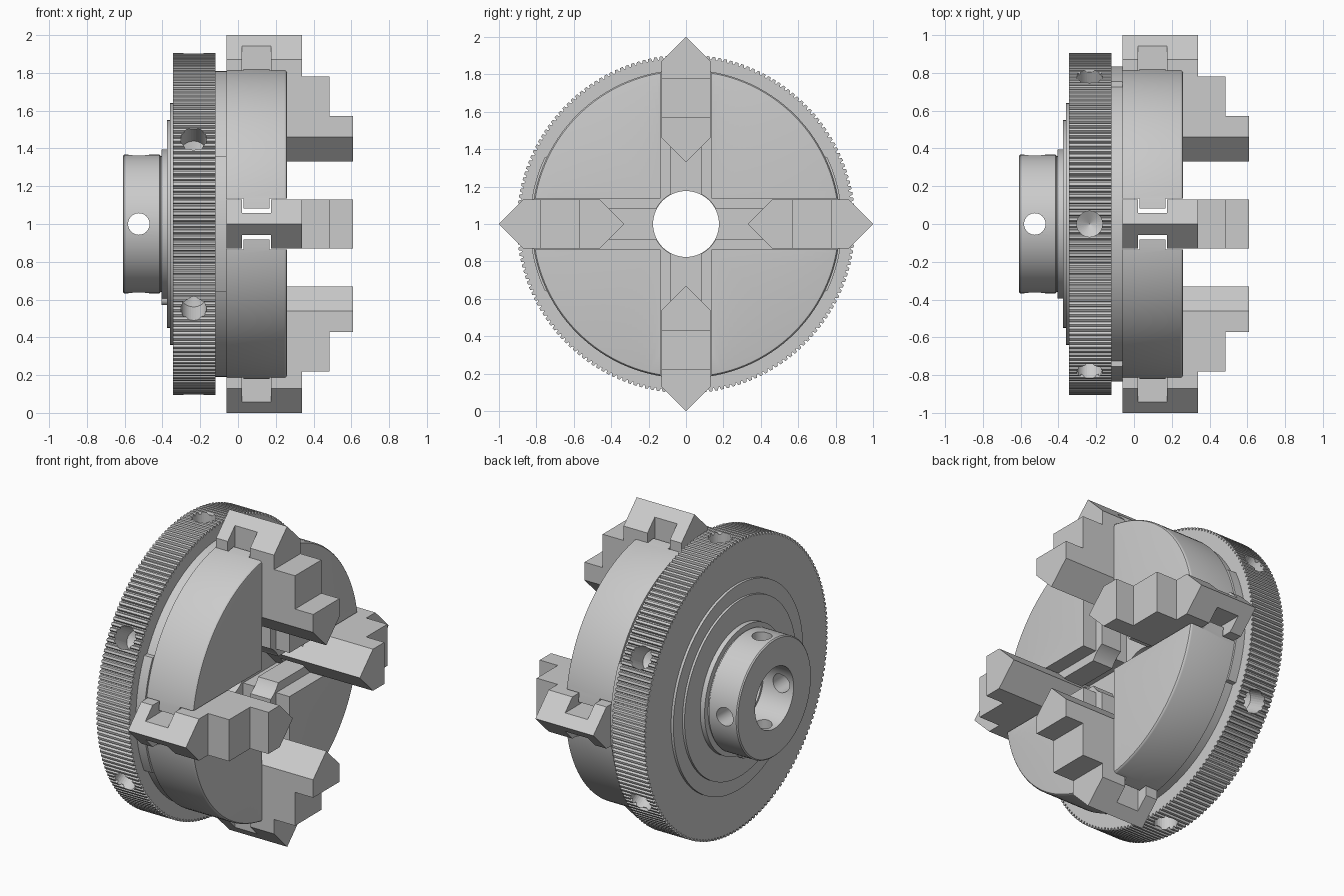
import bpy, bmesh, math
from mathutils import Vector, Matrix

if "Cube" in bpy.data.objects:
    bpy.data.objects.remove(bpy.data.objects["Cube"])

CENTRE = Matrix.Translation((0, 0, 1))


def make(name, bm, matrix=CENTRE):
    bmesh.ops.recalc_face_normals(bm, faces=bm.faces)
    me = bpy.data.meshes.new(name)
    bm.to_mesh(me)
    bm.free()
    ob = bpy.data.objects.new(name, me)
    bpy.context.collection.objects.link(ob)
    ob.matrix_world = matrix
    return ob


def loft(rings, closed):
    """Skin rings of points; closed joins last ring to first, otherwise caps."""
    bm = bmesh.new()
    vs = [[bm.verts.new(p) for p in r] for r in rings]
    n, m = len(vs), len(vs[0])
    for i in range(n if closed else n - 1):
        a, b = vs[i], vs[(i + 1) % n]
        for j in range(m):
            k = (j + 1) % m
            bm.faces.new((a[j], a[k], b[k], b[j]))
    if not closed:
        bm.faces.new(vs[0])
        bm.faces.new(vs[-1])
    return bm


def circle(x, r, n):
    return [(x, r * math.cos(t), r * math.sin(t))
            for t in (2 * math.pi * i / n for i in range(n))]


def lathe(name, profile, n=128):
    return make(name, loft([circle(x, r, n) for x, r in profile], True))


def prism(profile, axis, lo, hi):
    """Extrude a 2D (x, other) profile along y or z."""
    put = (lambda a, b, d: (a, d, b)) if axis == 'y' else (lambda a, b, d: (a, b, d))
    return loft([[put(a, b, d) for a, b in profile] for d in (lo, hi)], False)


def cut(ob, cutters):
    for c in cutters:
        c.hide_render = True
        mod = ob.modifiers.new("cut", 'BOOLEAN')
        mod.operation = 'DIFFERENCE'
        mod.solver = 'EXACT'
        mod.object = c
        bpy.context.view_layer.objects.active = ob
        bpy.ops.object.modifier_apply(modifier=mod.name)
        bpy.data.objects.remove(c)


def smooth(ob):
    bpy.ops.object.select_all(action='DESELECT')
    ob.select_set(True)
    bpy.context.view_layer.objects.active = ob
    bpy.ops.object.shade_smooth_by_angle(angle=math.radians(30))


def turned(deg):
    return CENTRE @ Matrix.Rotation(math.radians(deg), 4, 'X')


def drill(x, r, inner, tip, deg):
    """Radial drill with an optional conical tip, pointing outwards at deg."""
    prof = [(r * 0.02, tip), (r, inner), (r, 1.1)]
    rings = [[(x + q * math.cos(t), q * math.sin(t), z)
              for t in (2 * math.pi * i / 32 for i in range(32))] for q, z in prof]
    return make("drill_cutter", loft(rings, False), turned(deg))


# Rear hub with stepped flanges and four radial holes
hub = lathe("rear_hub", [
    (-0.61, 0.19), (-0.61, 0.36), (-0.603, 0.367), (-0.415, 0.367), (-0.41, 0.36),
    (-0.405, 0.36), (-0.405, 0.395), (-0.375, 0.395), (-0.375, 0.55), (-0.361, 0.55),
    (-0.361, 0.64), (-0.33, 0.64), (-0.33, 0.176), (-0.40, 0.176), (-0.40, 0.19)])
cut(hub, [drill(-0.525, 0.057, 0.12, 0.11, 90 * k) for k in range(4)])
smooth(hub)

# Small stop pin under the hub
pin = make("stop_pin", loft([circle(-0.405, 0.03, 24), circle(-0.36, 0.03, 24)], False),
           Matrix.Translation((0, 0, 0.6)))
smooth(pin)

# Knurled adjusting ring with six blind tommy-bar holes
TEETH = 180


def knurl(x):
    pts = []
    for i in range(TEETH):
        for f, r in ((0, 0.905), (0.45, 0.905), (0.62, 0.89), (0.83, 0.89)):
            t = 2 * math.pi * (i + f) / TEETH
            pts.append((x, r * math.cos(t), r * math.sin(t)))
    return pts


n = TEETH * 4
ring = make("knurled_ring", loft([circle(-0.345, 0.176, n), knurl(-0.345),
                                  knurl(-0.12), circle(-0.12, 0.176, n)], True))
cut(ring, [drill(-0.235, 0.068, 0.76, 0.72, 60 * k) for k in range(6)])

# Back plate between ring and body, with two raised side pads
plate = lathe("back_plate", [(-0.125, 0.176), (-0.125, 0.81), (-0.06, 0.81), (-0.06, 0.176)])
smooth(plate)
for side in (-1, 1):
    arc = [(side * 0.835 * math.cos(t), 0.835 * math.sin(t))
           for t in (math.radians(-25.5 + 51 * i / 20) for i in range(21))]
    arc += [(side * 0.7, 0.36), (side * 0.7, -0.36)]
    pad = make("side_pad", loft([[(x, y, z) for y, z in arc] for x in (-0.122, -0.062)], False))
    smooth(pad)

# Main body: four quadrants left by two crossing guide slots with rails
body = lathe("chuck_body", [(-0.06, 0.178), (-0.06, 0.825), (0.245, 0.825), (0.252, 0.823),
                            (0.258, 0.818), (0.26, 0.81), (0.26, 0.178)])
half = [(-0.1, 0.136), (0.028, 0.136), (0.028, 0.082), (0.168, 0.082),
        (0.168, 0.136), (0.4, 0.136)]
slot = half + [(x, -w) for x, w in reversed(half)]
cut(body, [make("slot_cutter", prism(slot, 'z', -1.1, 1.1), turned(a)) for a in (0, 90)])
smooth(body)

# Four stepped jaws with pointed ends and side grooves
W = 0.13
steps = [(-0.06, 0.2), (-0.06, 1.1), (0.34, 1.1), (0.34, 0.78), (0.485, 0.78),
         (0.485, 0.572), (0.61, 0.572), (0.61, 0.2)]
for k in range(4):
    bm = prism(steps, 'y', -W, W)
    for s in (-1, 1):
        for tip, sign in ((1.0, 1), (0.33, -1)):
            res = bmesh.ops.bisect_plane(
                bm, geom=bm.verts[:] + bm.edges[:] + bm.faces[:], dist=1e-5,
                plane_co=Vector((0, 0, tip)), plane_no=Vector((0, s, sign)), clear_outer=True)
            edges = [e for e in res['geom_cut'] if isinstance(e, bmesh.types.BMEdge)]
            bmesh.ops.holes_fill(bm, edges=edges, sides=0)
    jaw = make("jaw", bm, turned(90 * k))
    groove = [(0.02, 0.1), (0.02, 1.2), (0.175, 1.2), (0.175, 0.1)]
    cut(jaw, [make("groove_cutter", prism(groove, 'y', *sorted((s * 0.058, s * 0.2))),
                   turned(90 * k)) for s in (-1, 1)])
